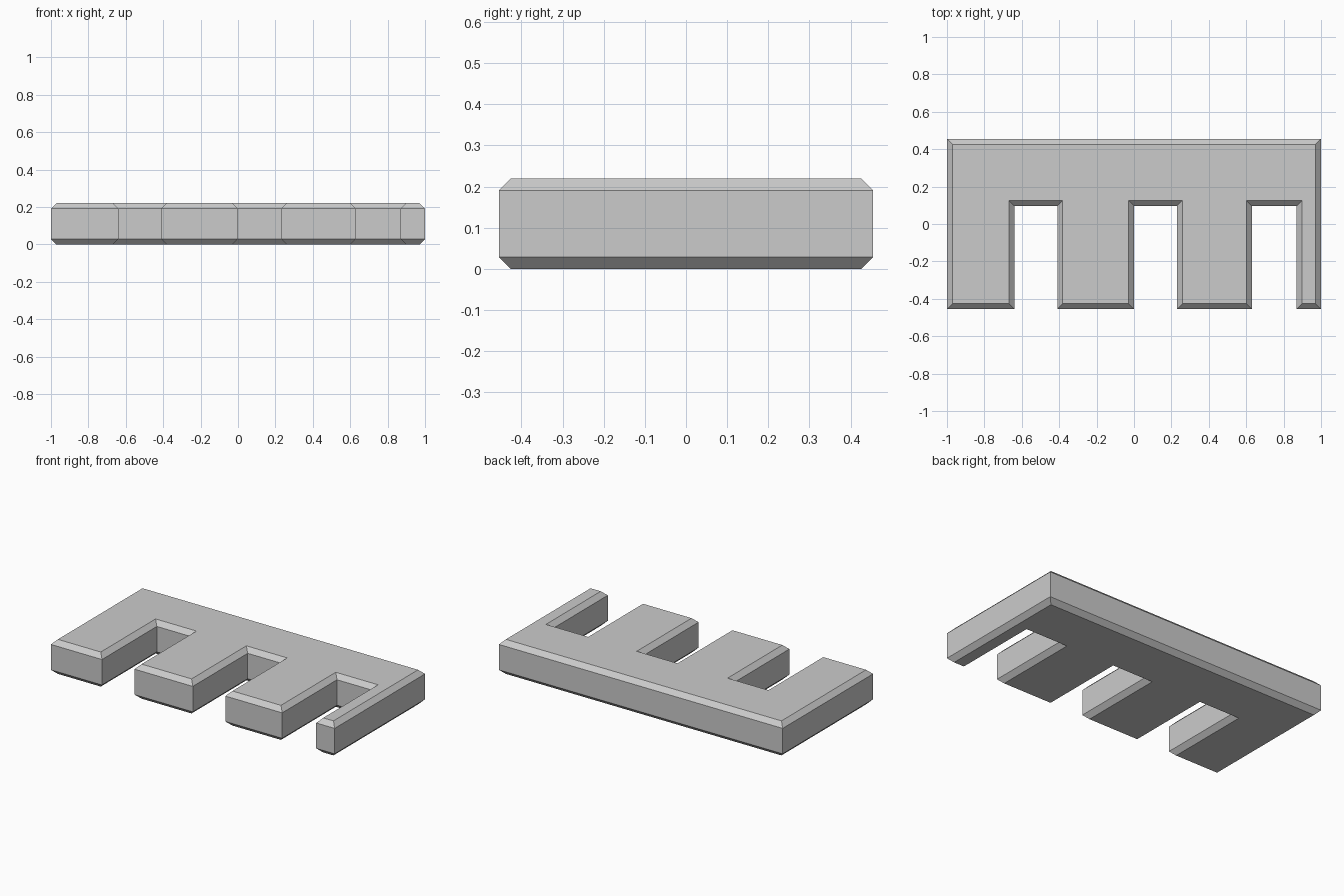
import bpy
import bmesh

cube = bpy.data.objects.get("Cube")
if cube:
    bpy.data.objects.remove(cube, do_unlink=True)

HALF_DEPTH = 0.455
NOTCH_END = 0.097
HEIGHT = 0.22
BEVEL = 0.029
NOTCHES = [(-0.64, -0.41), (0.0, 0.23), (0.63, 0.87)]

# Light grey material
grey = bpy.data.materials.new("light grey")
grey.use_nodes = True
colour = (0.6, 0.6, 0.6, 1)
grey.diffuse_color = colour
grey.node_tree.nodes["Principled BSDF"].inputs["Base Color"].default_value = colour

# Comb outline, counter-clockwise from the front right corner
outline = [(-1, -HALF_DEPTH)]
for x0, x1 in NOTCHES:
    outline += [(x0, -HALF_DEPTH), (x0, NOTCH_END), (x1, NOTCH_END), (x1, -HALF_DEPTH)]
outline += [(1, -HALF_DEPTH), (1, HALF_DEPTH), (-1, HALF_DEPTH)]

# Upright walls between the two chamfers
bm = bmesh.new()
low = [bm.verts.new((x, y, BEVEL)) for x, y in outline]
high = [bm.verts.new((x, y, HEIGHT - BEVEL)) for x, y in outline]
bottom = bm.faces.new(low[::-1])
top = bm.faces.new(high)
count = len(outline)
for i in range(count):
    j = (i + 1) % count
    bm.faces.new((low[i], low[j], high[j], high[i]))
bm.normal_update()

# Chamfered rims above and below
for cap in (top, bottom):
    bmesh.ops.inset_region(bm, faces=[cap], thickness=BEVEL, depth=0,
                           use_even_offset=True, use_boundary=True)
    z = HEIGHT if cap is top else 0
    for v in cap.verts:
        v.co.z = z
bm.normal_update()

mesh = bpy.data.meshes.new("comb_plate")
bm.to_mesh(mesh)
bm.free()
mesh.materials.append(grey)
plate = bpy.data.objects.new("comb_plate", mesh)
bpy.context.collection.objects.link(plate)
